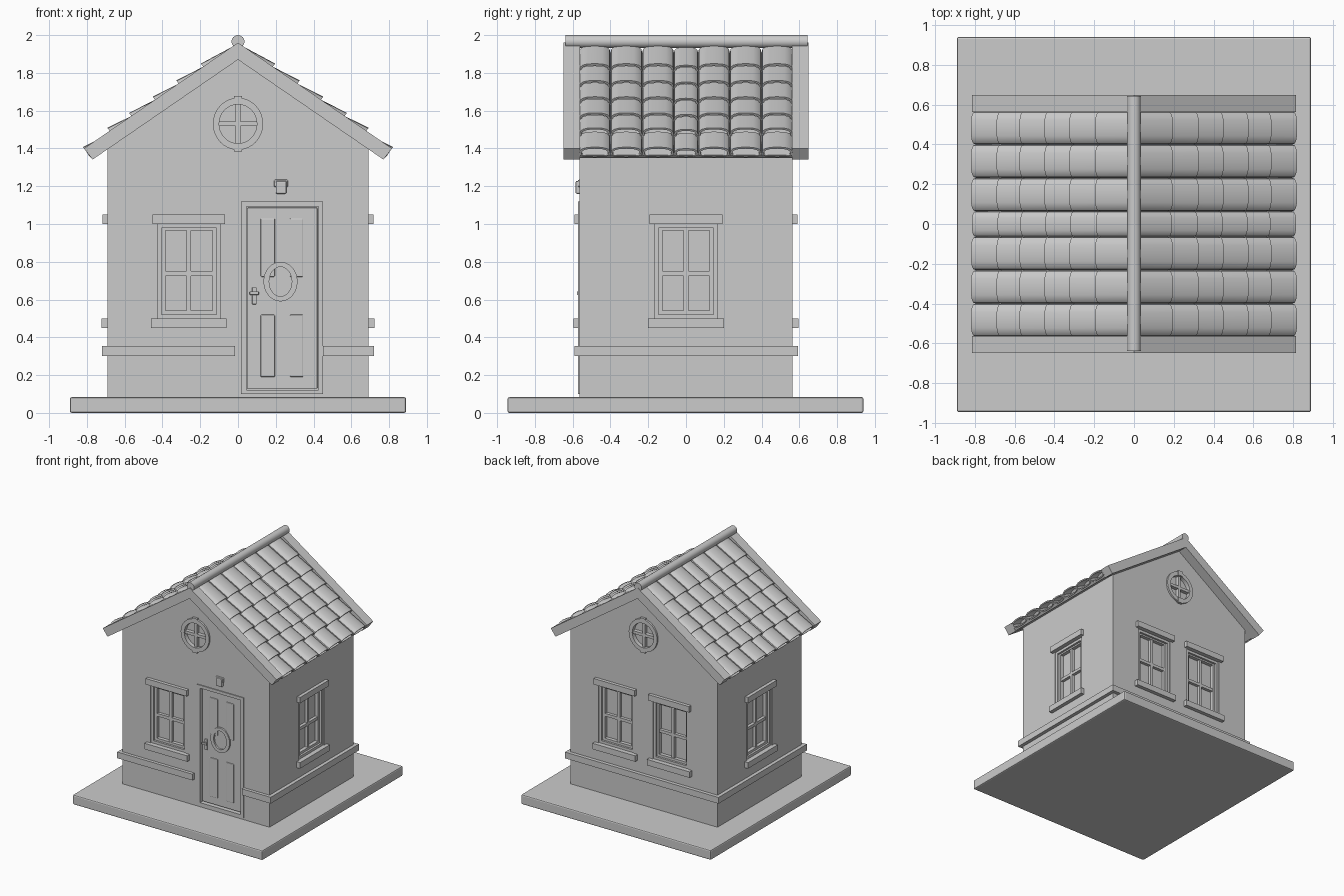
import bpy, bmesh, math
from mathutils import Matrix, Vector

if "Cube" in bpy.data.objects:
    bpy.data.objects.remove(bpy.data.objects["Cube"])

APEX, SLOPE = 1.96, 0.687            # roof top line: z = APEX - SLOPE * x
ANG = math.atan(SLOPE)
DOWN = Vector((math.cos(ANG), 0, -math.sin(ANG)))
NORM = Vector((math.sin(ANG), 0, math.cos(ANG)))
WX, WY = 0.69, 0.563                 # wall half sizes


def finish(bm, name, smooth=False, bevel=0):
    bmesh.ops.recalc_face_normals(bm, faces=bm.faces)
    me = bpy.data.meshes.new(name)
    bm.to_mesh(me)
    bm.free()
    ob = bpy.data.objects.new(name, me)
    bpy.context.collection.objects.link(ob)
    bpy.ops.object.select_all(action='DESELECT')
    bpy.context.view_layer.objects.active = ob
    ob.select_set(True)
    if smooth:
        bpy.ops.object.shade_smooth_by_angle(angle=math.radians(35))
    if bevel:
        m = ob.modifiers.new("bevel", 'BEVEL')
        m.width, m.segments = bevel, 2
    return ob


def mirror_x(ob):
    m = ob.modifiers.new("mirror", 'MIRROR')
    m.use_mirror_merge = False


def box(bm, x0, x1, y0, y1, z0, z1, M=Matrix()):
    T = Matrix.Translation(((x0 + x1) / 2, (y0 + y1) / 2, (z0 + z1) / 2))
    S = Matrix.Diagonal((x1 - x0, y1 - y0, z1 - z0, 1))
    bmesh.ops.create_cube(bm, size=1, matrix=M @ T @ S)


def prism(bm, pts, y0, y1):
    """Extrude an x,z outline along y."""
    a, b = ([bm.verts.new((x, y, z)) for x, z in pts] for y in (y0, y1))
    bm.faces.new(a)
    bm.faces.new(b)
    bridge(bm, a, b)


def bridge(bm, a, b):
    for i in range(len(a)):
        j = (i + 1) % len(a)
        bm.faces.new((a[i], a[j], b[j], b[i]))


def ring(bm, cx, cz, outer, inner, y0, y1, M=Matrix(), n=32):
    """Oval ring facing -y; outer and inner are (x, z) radii."""
    def loop(r, y):
        return [bm.verts.new(M @ Vector((cx + r[0] * math.cos(t), y, cz + r[1] * math.sin(t))))
                for t in (2 * math.pi * i / n for i in range(n))]
    loops = [loop(outer, y1), loop(outer, y0), loop(inner, y0), loop(inner, y1)]
    for i in range(4):
        bridge(bm, loops[i], loops[(i + 1) % 4])


def cyl(bm, r, depth, M):
    bmesh.ops.create_cone(bm, cap_ends=True, segments=32, radius1=r, radius2=r, depth=depth, matrix=M)


def side(deg, dist):
    """Local frame whose -y points out of a wall."""
    return Matrix.Rotation(math.radians(deg), 4, 'Z') @ Matrix.Translation((0, -dist, 0))


FRONT, RIGHT, BACK, LEFT = side(0, WY), side(90, WX), side(180, WY), side(-90, WX)
LIE = Matrix.Rotation(math.pi / 2, 4, 'X')
WINDOWS = [("front_window", FRONT, -0.26), ("right_window", RIGHT, 0), ("left_window", LEFT, 0),
           ("back_window_a", BACK, -0.26), ("back_window_b", BACK, 0.25)]

# ground slab
bm = bmesh.new()
box(bm, -0.89, 0.89, -0.945, 0.94, 0, 0.083)
finish(bm, "base_slab", bevel=0.01)

# walls with recesses for windows and door
bm = bmesh.new()
eave = 1.89 - SLOPE * WX
prism(bm, [(-WX, 0.08), (WX, 0.08), (WX, eave), (0, 1.89), (-WX, eave)], -WY, WY)
walls = finish(bm, "walls")
bm = bmesh.new()
for _, M, u in WINDOWS:
    box(bm, u - 0.167, u + 0.167, -0.1, 0.055, 0.5, 1.0, M)
box(bm, 0.03, 0.44, -0.1, 0.03, 0.1, 1.105, FRONT)
for M in (FRONT, BACK):
    cyl(bm, 0.11, 0.13, M @ Matrix.Translation((0, -0.04, 1.53)) @ LIE)
cutter = finish(bm, "recess_cutter")
cutter.hide_render = True
mod = walls.modifiers.new("recesses", 'BOOLEAN')
mod.operation, mod.solver, mod.object = 'DIFFERENCE', 'EXACT', cutter
bpy.context.view_layer.objects.active = walls
bpy.ops.object.modifier_apply(modifier=mod.name)
bpy.data.objects.remove(cutter)

# windows: frame, sash, glazing bars, lintel and sill
for name, M, u in WINDOWS:
    bm = bmesh.new()
    L = M @ Matrix.Translation((u, 0, 0))
    for hw, w, z0, z1, y in ((0.167, 0.022, 0.5, 1.0, 0.008), (0.145, 0.02, 0.522, 0.985, 0.025)):
        for s in (-1, 1):
            xa, xb = sorted((s * hw, s * (hw - w)))
            box(bm, xa, xb, y, 0.06, z0, z1, L)
        box(bm, -hw + w, hw - w, y, 0.06, z0, z0 + w, L)
        box(bm, -hw + w, hw - w, y, 0.06, z1 - w, z1, L)
    box(bm, -0.012, 0.012, 0.03, 0.06, 0.54, 0.97, L)
    box(bm, -0.13, 0.13, 0.03, 0.06, 0.725, 0.75, L)
    box(bm, -0.192, 0.192, -0.028, 0.01, 1.0, 1.05, L)
    box(bm, -0.2, 0.2, -0.032, 0.04, 0.45, 0.5, L)
    finish(bm, name)

# round gable windows
for name, M in (("front_round_window", FRONT), ("back_round_window", BACK)):
    bm = bmesh.new()
    ring(bm, 0, 1.53, (0.133, 0.138), (0.1, 0.103), -0.015, 0.02, M)
    box(bm, -0.012, 0.012, -0.006, 0.03, 1.42, 1.64, M)
    box(bm, -0.11, 0.11, -0.006, 0.03, 1.518, 1.542, M)
    for z0, z1 in ((1.385, 1.43), (1.635, 1.678)):
        box(bm, -0.022, 0.022, -0.02, 0.01, z0, z1, M)
    finish(bm, name, smooth=True)

# string course around the walls, broken by the door
bm = bmesh.new()
for b in ((-0.72, -0.015, -0.59, -0.55), (0.45, 0.72, -0.59, -0.55), (-0.72, 0.72, 0.55, 0.593),
          (-0.72, -0.68, -0.55, 0.55), (0.68, 0.72, -0.55, 0.55)):
    box(bm, *b, 0.302, 0.355)
finish(bm, "wall_band")

# door frame and door leaf with raised panels
bm = bmesh.new()
for x0, x1, z0, z1 in ((0.016, 0.045, 0.1, 1.118), (0.425, 0.45, 0.1, 1.118),
                       (0.045, 0.425, 1.092, 1.118), (0.045, 0.425, 0.1, 0.122)):
    box(bm, x0, x1, -0.008, 0.03, z0, z1, FRONT)
finish(bm, "door_frame")
bm = bmesh.new()
box(bm, 0.05, 0.42, 0.015, 0.04, 0.128, 1.087, FRONT)
for x0, x1 in ((0.12, 0.195), (0.275, 0.345)):
    for z0, z1 in ((0.19, 0.52), (0.72, 1.03)):
        box(bm, x0, x1, 0.008, 0.03, z0, z1, FRONT)
finish(bm, "door", bevel=0.005)
bm = bmesh.new()
ring(bm, 0.225, 0.695, (0.09, 0.105), (0.06, 0.078), 0, 0.03, FRONT)
finish(bm, "door_oval_window", smooth=True)

# door handle and keyhole plate
bm = bmesh.new()
box(bm, 0.075, 0.098, 0.005, 0.03, 0.575, 0.665, FRONT)
box(bm, 0.062, 0.11, -0.014, -0.004, 0.625, 0.643, FRONT)
box(bm, 0.08, 0.094, -0.008, 0.01, 0.625, 0.643, FRONT)
finish(bm, "door_handle", bevel=0.003)

# lamp above the door
bm = bmesh.new()
box(bm, 0.19, 0.265, -0.01, 0.01, 1.195, 1.235, FRONT)
box(bm, 0.2, 0.257, -0.022, 0.01, 1.16, 1.228, FRONT)
finish(bm, "door_lamp", bevel=0.008)


def chevron(name, x_top, x_in, top, thick, y0, y1):
    """Roof-shaped bar."""
    bm = bmesh.new()
    zt, zi = top - SLOPE * x_top, top - thick - SLOPE * x_in
    prism(bm, [(0, top), (x_top, zt), (x_in, zi), (0, top - thick),
               (-x_in, zi), (-x_top, zt)], y0, y1)
    finish(bm, name)


# gable boards and roof deck
chevron("front_gable_board", 0.815, 0.77, APEX, 0.09, -0.648, -0.562)
chevron("back_gable_board", 0.815, 0.77, APEX, 0.09, 0.562, 0.648)
chevron("roof_deck", 0.785, 0.765, 1.905, 0.03, -0.562, 0.562)

# curved roof tiles, each a hollow arched tube tilted over the row below
EDGES = [-0.565, -0.4, -0.232, -0.064, 0.064, 0.232, 0.4, 0.565]
ENDS = [0.815, 0.68, 0.565, 0.44, 0.315, 0.185, 0.02]
bm = bmesh.new()
for c in range(7):
    cy, hw = (EDGES[c] + EDGES[c + 1]) / 2, (EDGES[c + 1] - EDGES[c]) / 2
    rise = 0.036 if c == 3 else 0.046

    def loop(x, lift, inset=0.0):
        base = Vector((x, cy, APEX - SLOPE * x)) + NORM * (lift - 0.042)
        out = []
        for i in range(16):
            t = 2 * math.pi * i / 16
            s, k = math.sin(t), math.cos(t)
            n = (rise - inset) * s ** 0.7 if s > 0 else (0.02 - inset * 0.6) * s
            y = math.copysign(abs(k) ** 0.75, k) * (hw - inset)
            out.append(bm.verts.new(base + NORM * n + Vector((0, y, 0))))
        return out

    for r in range(6):
        lift = 0.005 if r == 0 else 0.016
        x0, x1 = ENDS[r], max(ENDS[r + 1] - 0.01, 0.02)
        loops = [loop(x1, lift - 0.022), loop(x0, lift), loop(x0, lift, 0.011), loop(x0 - 0.07, lift - 0.012, 0.011)]
        for a, b in zip(loops, loops[1:]):
            bridge(bm, a, b)
        bm.faces.new(loops[0])
        bm.faces.new(loops[3])
mirror_x(finish(bm, "roof_tiles", smooth=True))

# ridge pole
bm = bmesh.new()
cyl(bm, 0.034, 1.28, Matrix.Translation((0, 0.003, 1.966)) @ LIE)
finish(bm, "ridge_cap", smooth=True)
